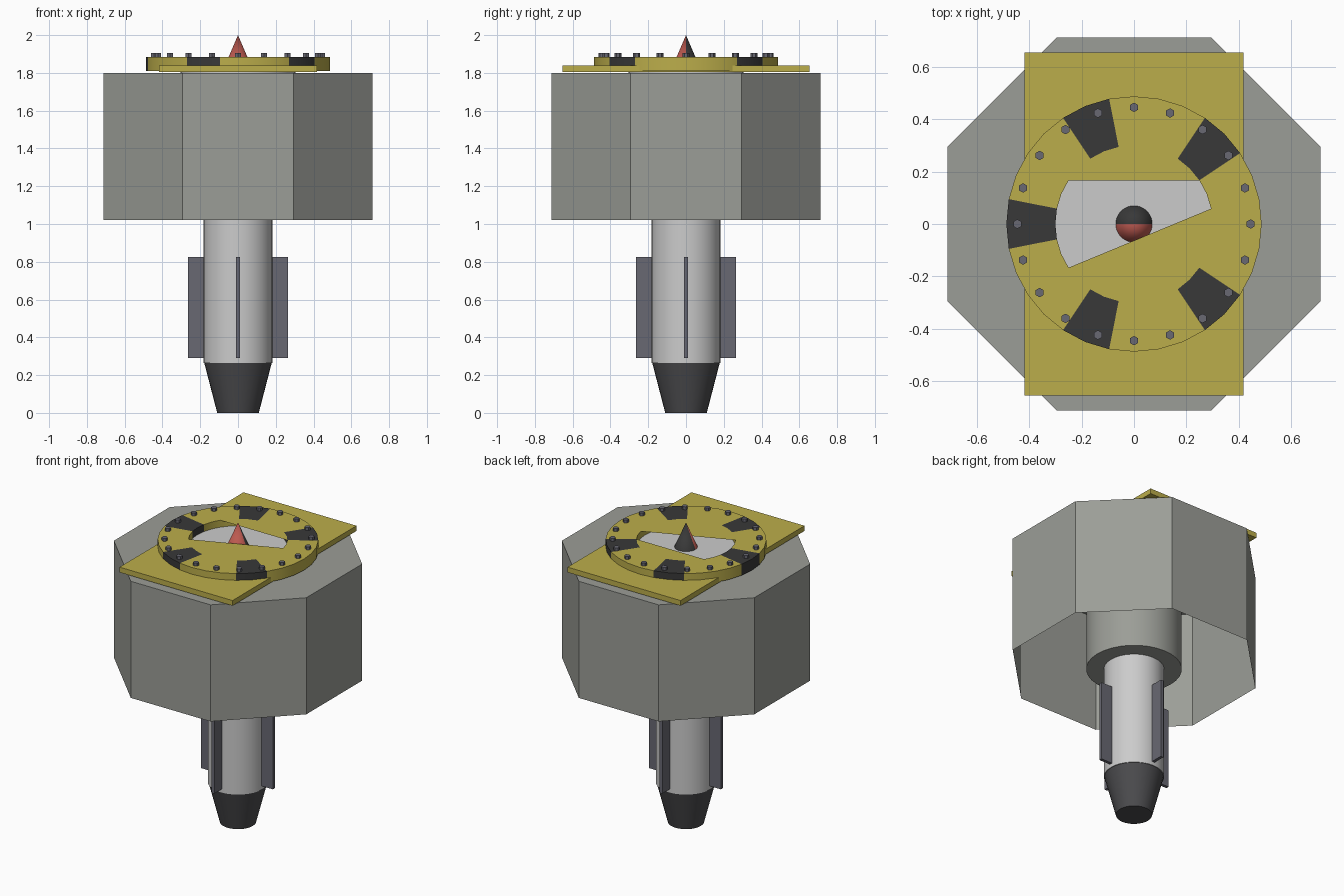
import bpy, bmesh, math
from math import cos, sin, pi

if "Cube" in bpy.data.objects:
    bpy.data.objects.remove(bpy.data.objects["Cube"])


def material(name, r, g, b):
    m = bpy.data.materials.new(name)
    m.diffuse_color = (r, g, b, 1)
    m.use_nodes = True
    m.node_tree.nodes["Principled BSDF"].inputs["Base Color"].default_value = m.diffuse_color
    return m


CONCRETE = material("shell_grey", 0.33, 0.34, 0.31)
DARK = material("dark_metal", 0.07, 0.07, 0.075)
FIN = material("fin_grey", 0.14, 0.14, 0.17)
YELLOW = material("yellow", 0.5, 0.42, 0.07)
BLACK = material("black", 0.04, 0.04, 0.04)
RED = material("red", 0.5, 0.1, 0.08)
LIGHT = material("light_metal", 0.6, 0.6, 0.6)


def make(name, bm, mats, smooth=False):
    me = bpy.data.meshes.new(name)
    bm.to_mesh(me)
    bm.free()
    for m in mats:
        me.materials.append(m)
    ob = bpy.data.objects.new(name, me)
    bpy.context.collection.objects.link(ob)
    if smooth:
        bpy.ops.object.select_all(action='DESELECT')
        ob.select_set(True)
        bpy.context.view_layer.objects.active = ob
        bpy.ops.object.shade_smooth_by_angle(angle=math.radians(35))
    return ob


def circle(bm, r, z, n, start=0.0):
    return [bm.verts.new((r * cos(start + 2 * pi * i / n), r * sin(start + 2 * pi * i / n), z))
            for i in range(n)]


def bridge(bm, a, b):
    n = len(a)
    return [bm.faces.new((a[i], a[(i + 1) % n], b[(i + 1) % n], b[i])) for i in range(n)]


def frustum(name, r0, z0, r1, z1, mat, n=32, start=0.0, bottom=True, smooth=True):
    bm = bmesh.new()
    a, b = circle(bm, r0, z0, n, start), circle(bm, r1, z1, n, start)
    bridge(bm, a, b)
    bm.faces.new(b)
    if bottom:
        bm.faces.new(a[::-1])
    return make(name, bm, [mat], smooth)


def box(name, x0, x1, y0, y1, z0, z1, mat):
    bm = bmesh.new()
    bmesh.ops.create_cube(bm, size=1)
    for v in bm.verts:
        v.co = (x1 if v.co.x > 0 else x0, y1 if v.co.y > 0 else y0, z1 if v.co.z > 0 else z0)
    return make(name, bm, [mat])


# Octagonal shell, open underneath, around a round inner core
R = 0.712 / cos(pi / 8)
frustum("octagon_shell", R, 1.02, R, 1.80, CONCRETE, 8, pi / 8, bottom=False, smooth=False)
frustum("inner_core", 0.29, 1.02, 0.29, 1.80, CONCRETE)

# Stem with tapered foot and four fins
frustum("stem", 0.183, 0.265, 0.183, 1.03, LIGHT)
frustum("tapered_foot", 0.11, 0.0, 0.18, 0.27, DARK)
for i in range(4):
    fin = box(f"fin_{i + 1}", 0.17, 0.265, -0.01, 0.01, 0.29, 0.825, FIN)
    fin.rotation_euler.z = i * pi / 2

# Light disc seen through the ring
frustum("centre_disc", 0.305, 1.795, 0.305, 1.838, LIGHT)

# Rectangular plate with a round hole, outlined by four sides
bm = bmesh.new()
N, W, H = 32, 0.418, 0.655
corner = math.atan2(H, W)
angles = sorted([2 * pi * i / N for i in range(N)] + [corner, pi - corner, pi + corner, 2 * pi - corner])
rings = []
for z in (1.805, 1.84):
    inner, outer = [], []
    for a in angles:
        k = min(W / max(abs(cos(a)), 1e-6), H / max(abs(sin(a)), 1e-6))
        inner.append(bm.verts.new((0.3 * cos(a), 0.3 * sin(a), z)))
        outer.append(bm.verts.new((k * cos(a), k * sin(a), z)))
    rings.append((inner, outer))
(i0, o0), (i1, o1) = rings
for a, b in ((o0, o1), (o1, i1), (i1, i0), (i0, o0)):
    bridge(bm, a, b)
make("mounting_plate", bm, [YELLOW])

# Striped ring, with the two flat panels that cover part of its opening
bm = bmesh.new()
o0, o1 = circle(bm, 0.487, 1.81, N), circle(bm, 0.487, 1.885, N)
i1, i0 = circle(bm, 0.30, 1.885, N), circle(bm, 0.30, 1.81, N)
for a, b in ((o0, o1), (o1, i1), (i1, i0), (i0, o0)):
    for k, f in enumerate(bridge(bm, a, b)):
        f.material_index = 1 if k % 6 in (3, 4) else 0
for first, last in ((3, 13), (19, 33)):
    bm.faces.new([i1[k % N] for k in range(first, last + 1)])
make("flange_ring", bm, [YELLOW, BLACK], True)

# Twenty hexagonal bolts
for i in range(20):
    a = 2 * pi * i / 20
    bolt = frustum(f"bolt_{i + 1}", 0.018, 1.88, 0.018, 1.905, FIN, 6, pi / 6, smooth=False)
    bolt.location = (0.445 * cos(a), 0.445 * sin(a), 0)

# Pointed tip, red at the front and black at the back
bm = bmesh.new()
base = circle(bm, 0.071, 1.835, 32)
apex = bm.verts.new((0, 0, 2.0))
for k in range(32):
    f = bm.faces.new((base[k], base[(k + 1) % 32], apex))
    f.material_index = 1 if k < 16 else 0
bm.faces.new(base[::-1])
make("pointed_tip", bm, [RED, BLACK], True)
